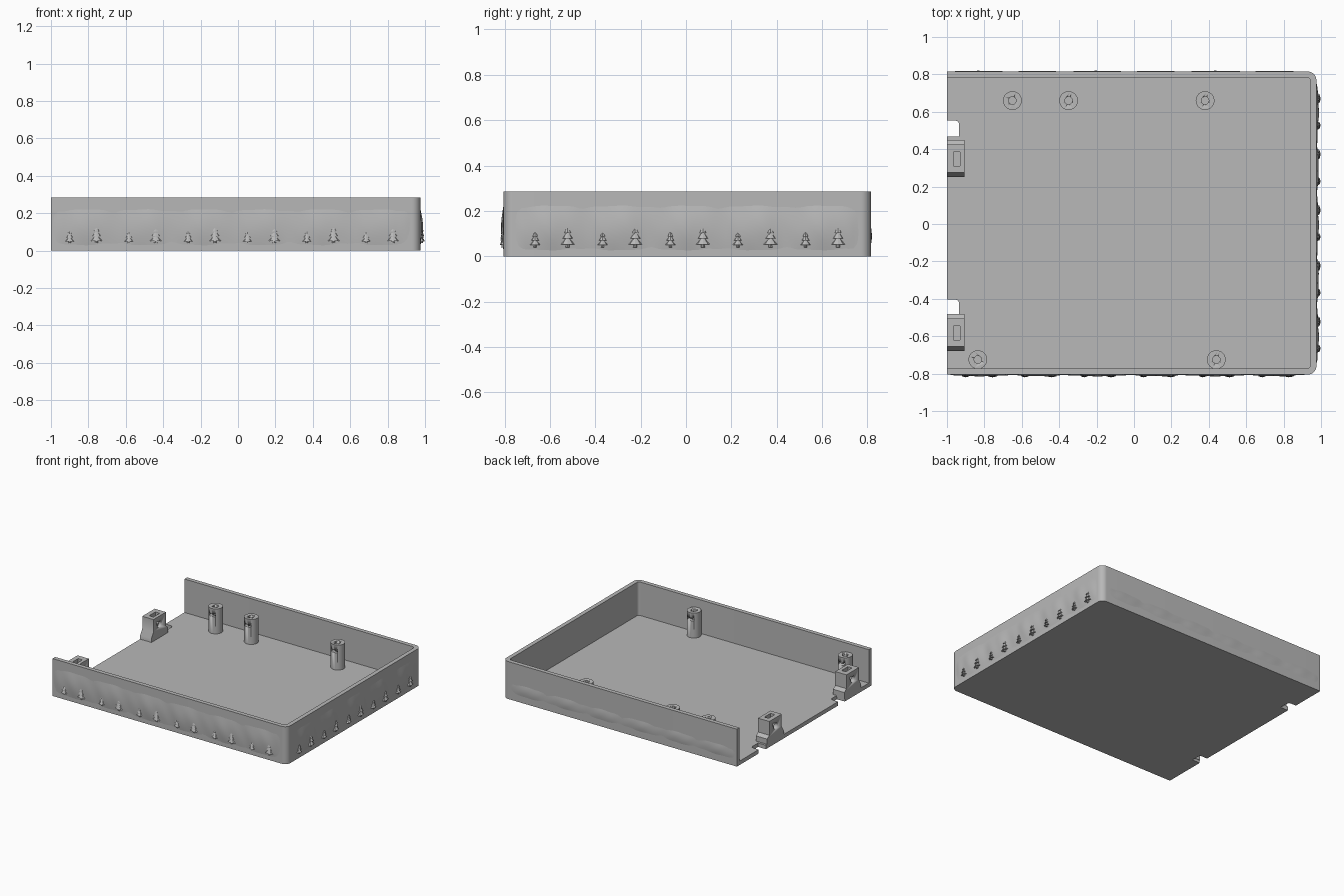
import bpy, bmesh, math
from mathutils import Matrix, Vector

if "Cube" in bpy.data.objects:
    bpy.data.objects.remove(bpy.data.objects["Cube"])

grey = bpy.data.materials.new("plain grey")
grey.use_nodes = True
grey.diffuse_color = (0.48, 0.48, 0.48, 1)
grey.node_tree.nodes["Principled BSDF"].inputs["Base Color"].default_value = grey.diffuse_color

LEFT, RIGHT, FRONT, BACK = -1.0, 0.975, -0.805, 0.815
FLOOR, TOP, WALL, RADIUS = 0.03, 0.285, 0.032, 0.045


def finish(name, bm, smooth=True):
    bmesh.ops.recalc_face_normals(bm, faces=bm.faces)
    mesh = bpy.data.meshes.new(name)
    bm.to_mesh(mesh)
    bm.free()
    mesh.materials.append(grey)
    obj = bpy.data.objects.new(name, mesh)
    bpy.context.collection.objects.link(obj)
    if smooth:
        bpy.ops.object.select_all(action='DESELECT')
        bpy.context.view_layer.objects.active = obj
        obj.select_set(True)
        bpy.ops.object.shade_smooth_by_angle(angle=math.radians(35))
    return obj


def prism(name, points, shift):
    """Extrude a closed outline of 3D points along a vector."""
    bm = bmesh.new()
    face = bm.faces.new([bm.verts.new(p) for p in points])
    new = bmesh.ops.extrude_face_region(bm, geom=[face])["geom"]
    bmesh.ops.translate(bm, vec=shift, verts=[v for v in new if isinstance(v, bmesh.types.BMVert)])
    return finish(name, bm)


def box(name, centre, size):
    bm = bmesh.new()
    bmesh.ops.create_cube(bm, size=1, matrix=Matrix.Translation(centre) @ Matrix.Diagonal((*size, 1)))
    return finish(name, bm)


def rod(name, centre, radius, depth, rotation=Matrix()):
    bm = bmesh.new()
    bmesh.ops.create_cone(bm, cap_ends=True, segments=32, radius1=radius, radius2=radius,
                          depth=depth, matrix=Matrix.Translation(centre) @ rotation)
    return finish(name, bm)


def cut(obj, cutter):
    mod = obj.modifiers.new("cut", 'BOOLEAN')
    mod.operation, mod.solver, mod.object = 'DIFFERENCE', 'EXACT', cutter
    bpy.context.view_layer.objects.active = obj
    bpy.ops.object.modifier_apply(modifier=mod.name)
    bpy.data.objects.remove(cutter)


def rounded_path(inset, z):
    """Three-sided path around the tray, open at the left, with round corners."""
    r = RADIUS - inset * 0.8
    x, y0, y1 = RIGHT - inset, FRONT + inset, BACK - inset
    pts = [(LEFT, y0, z)]
    for cy, start in ((y0 + r, -90), (y1 - r, 0)):
        for i in range(9):
            a = math.radians(start + i * 90 / 8)
            pts.append((x - r + r * math.cos(a), cy + r * math.sin(a), z))
    return pts + [(LEFT, y1, z)]


# Tray floor with two rounded notches on the open edge, and the three walls
floor_pts = rounded_path(0, 0)
for low, high in ((0.467, 0.553), (-0.484, -0.404)):
    r, x = 0.018, -0.935
    floor_pts += [(LEFT, high, 0), (x - r, high, 0), (x - r * 0.3, high - r * 0.3, 0), (x, high - r, 0),
                  (x, low, 0), (LEFT, low, 0)]
prism("tray_floor", floor_pts, (0, 0, FLOOR))
prism("tray_walls", rounded_path(0, FLOOR) + rounded_path(WALL, FLOOR)[::-1], (0, 0, TOP - FLOOR))

# Screw posts with a bore and a nut slot facing the middle of the tray
for n, (x, y) in enumerate([(-0.65, 0.66), (-0.35, 0.66), (0.38, 0.66), (-0.835, -0.725), (0.44, -0.725)]):
    post = rod(f"screw_post_{n + 1}", (x, y, 0.12), 0.05, 0.2)
    cut(post, rod("bore", (x, y, 0.17), 0.02, 0.16))
    side = -1 if y > 0 else 1
    cut(post, box("nut_slot", (x, y + side * 0.03, 0.17), (0.055, 0.09, 0.02)))

# Lid brackets: footed block with a nut slot from above and a screw hole
for name, y in (("back_bracket", 0.25), ("front_bracket", -0.68)):
    outline = [(0, 0.02), (0, 0.06), (0.025, 0.1), (0.025, 0.195), (0.175, 0.195),
               (0.175, 0.09), (0.2, 0.07), (0.2, 0.02)]
    bracket = prism(name, [(LEFT, y + a, z) for a, z in outline], (0.095, 0, 0))
    cut(bracket, box("slot", (-0.948, y + 0.097, 0.15), (0.036, 0.075, 0.18)))
    cut(bracket, rod("hole", (-0.95, y + 0.097, 0.13), 0.024, 0.2, Matrix.Rotation(math.pi / 2, 4, 'Y')))


# Raised landscape on the outer walls: u runs along the wall, d points outward
def relief(name, place, start, end, first, period, depth, low, high):
    def height(u, t):
        wave = math.cos(2 * math.pi * (u - first) / period)
        ridge = math.sin(5 * math.pi * (u - first) / period + 4 * t)
        ends = min(1, (u - start) / 0.04, (end - u) / 0.04)
        return depth * ends * math.sin(math.pi * t) * (0.65 + 0.25 * wave + 0.1 * ridge) - 0.0015
    bm = bmesh.new()
    bmesh.ops.create_grid(bm, x_segments=90, y_segments=12, size=0.5)
    for v in bm.verts:
        u, t = start + (v.co.x + 0.5) * (end - start), v.co.y + 0.5
        v.co = place(u, height(u, t), low + t * (high - low))
    finish(name, bm)


def tree(bm, place, u, tall, depth):
    """Three jagged tiers and a trunk, flattened against the wall."""
    for base, top, half in ((0, 0.2, 0.09), (0.12, 0.5, 0.32), (0.38, 0.75, 0.25), (0.62, 1, 0.17)):
        tiers = bmesh.ops.create_cone(bm, cap_ends=True, segments=8, radius1=1,
                                      radius2=0.8 if base == 0 else 0.05, depth=1)["verts"]
        for i, v in enumerate(tiers):
            z = 0.04 + tall * (base + (v.co.z + 0.5) * (top - base))
            droop = 0.05 * tall * (i % 2) if v.co.z < 0 else 0
            v.co = place(u + v.co.x * half * tall, v.co.y * depth * (0.5 + half * 1.5), z - droop)


def front(u, d, z):
    return Vector((u, FRONT - d, z))


def right(u, d, z):
    return Vector((RIGHT + d, u, z))


def back(u, d, z):
    return Vector((u, BACK + d, z))


relief("front_hills", front, -1.0, 0.93, -0.82, 0.315, 0.012, 0.02, 0.23)
relief("right_hills", right, -0.76, 0.77, -0.6, 0.3, 0.016, 0.02, 0.23)
relief("back_hills", back, -1.0, 0.93, -0.83, 0.317, 0.006, 0.04, 0.14)

# Rows of trees, in pairs of a small and a tall one
for name, place, first, period, pairs, depth in (("front_trees", front, -0.9, 0.317, 6, 0.015),
                                                 ("right_trees", right, -0.665, 0.298, 5, 0.024)):
    bm = bmesh.new()
    for i in range(pairs):
        tree(bm, place, first + i * period, 0.078, depth)
        tree(bm, place, first + i * period + 0.143, 0.102, depth)
    finish(name, bm, smooth=False)
